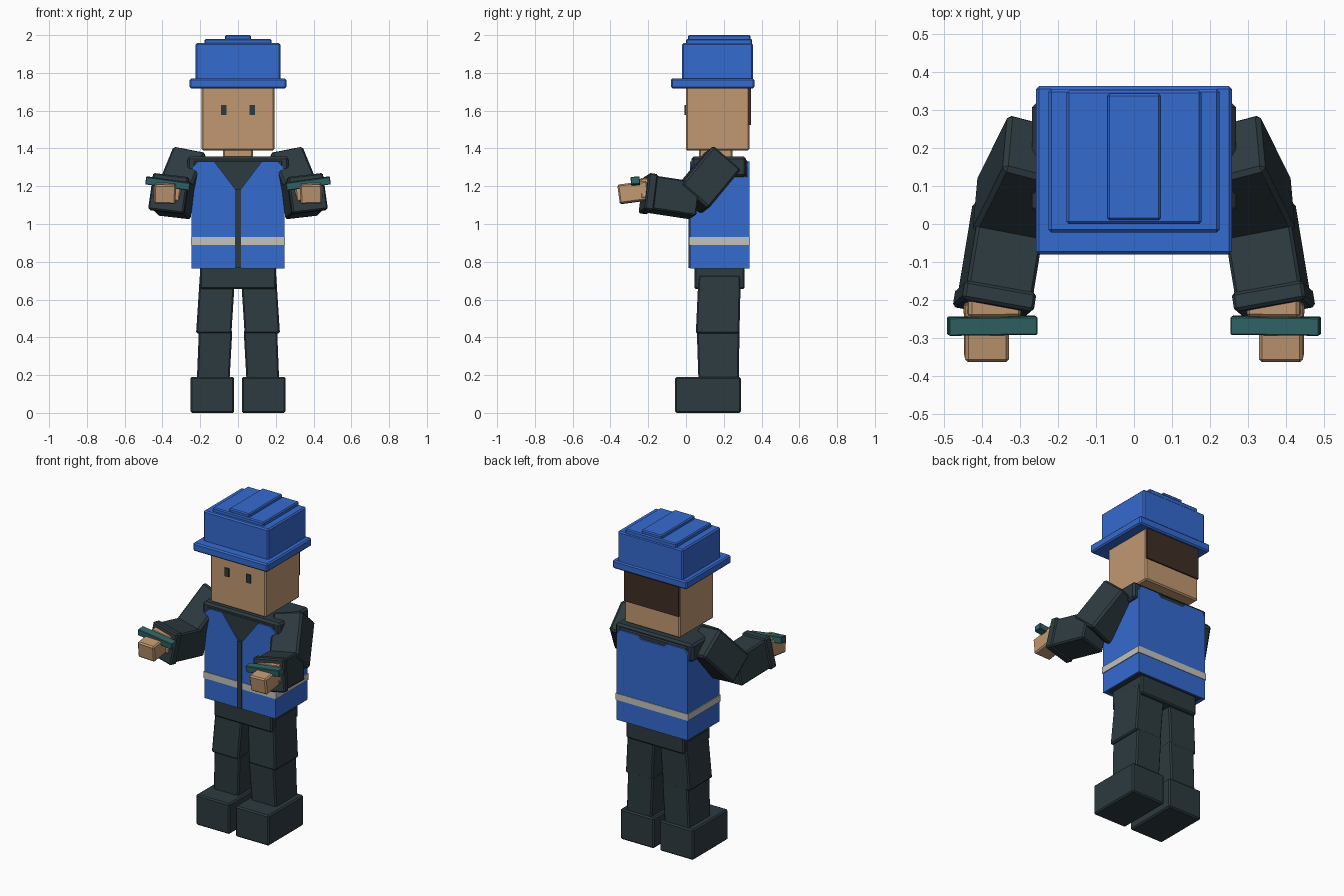
import bpy, bmesh, math
from mathutils import Vector, Matrix

if "Cube" in bpy.data.objects:
    bpy.data.objects.remove(bpy.data.objects["Cube"])


def material(name, r, g, b):
    m = bpy.data.materials.new(name)
    m.diffuse_color = (r, g, b, 1)
    m.use_nodes = True
    m.node_tree.nodes["Principled BSDF"].inputs["Base Color"].default_value = m.diffuse_color
    return m


BLUE = material("blue", 0.036, 0.145, 0.63)
DARK = material("dark_cloth", 0.026, 0.043, 0.051)
SKIN = material("skin", 0.53, 0.315, 0.165)
TEAL = material("teal", 0.031, 0.13, 0.135)
GREY = material("pale_grey", 0.54, 0.54, 0.51)
HAIR = material("brown_hair", 0.05, 0.029, 0.018)


def finish(bm, name, mat, bevel):
    """Turn a bmesh into an object with a small chamfer."""
    bmesh.ops.recalc_face_normals(bm, faces=bm.faces)
    me = bpy.data.meshes.new(name)
    bm.to_mesh(me)
    bm.free()
    me.materials.append(mat)
    ob = bpy.data.objects.new(name, me)
    bpy.context.collection.objects.link(ob)
    if bevel:
        mod = ob.modifiers.new("chamfer", 'BEVEL')
        mod.width, mod.segments = bevel, 1
    return ob


def block(name, mat, x, y, z, top=None, bevel=0.008):
    """Box from ranges; top = (x range, y range) makes it slanted."""
    bm = bmesh.new()
    bmesh.ops.create_cube(bm, size=1)
    tx, ty = top or (x, y)
    for v in bm.verts:
        up = v.co.z > 0
        xr, yr = (tx, ty) if up else (x, y)
        v.co = (xr[v.co.x > 0], yr[v.co.y > 0], z[up])
    return finish(bm, name, mat, bevel)


def limb(name, mat, a, b, w, h, roll=0.0, bevel=0.008):
    """Box running from a to b with width w, height h and a roll angle."""
    a, b = Vector(a), Vector(b)
    d = (b - a).normalized()
    side = Vector((math.cos(roll), 0, math.sin(roll)))
    side = (side - d * side.dot(d)).normalized()
    up = side.cross(d)
    m = Matrix((side, d, up)).transposed().to_4x4()
    m.translation = (a + b) / 2
    bm = bmesh.new()
    bmesh.ops.create_cube(bm, size=1)
    bm.transform(m @ Matrix.Diagonal((w, (b - a).length, h, 1)))
    return finish(bm, name, mat, bevel)


def panel(name, mat, pts, y0, y1):
    """Outline in x and z, extruded along y."""
    bm = bmesh.new()
    f = bm.faces.new([bm.verts.new((x, y0, z)) for x, z in pts])
    r = bmesh.ops.extrude_face_region(bm, geom=[f])
    for v in r["geom"]:
        if isinstance(v, bmesh.types.BMVert):
            v.co.y = y1
    return finish(bm, name, mat, 0)


def sx(s, a, b):
    """x range mirrored by side s."""
    return tuple(sorted((s * a, s * b)))


# Hard hat
block("hat_brim", BLUE, (-.257, .257), (-.08, .362), (1.718, 1.77))
block("hat_crown", BLUE, (-.225, .225), (-.022, .355), (1.76, 1.957))
block("hat_wide_ridge", BLUE, (-.177, .177), (0, .35), (1.94, 1.98), bevel=.006)
block("hat_centre_ridge", BLUE, (-.07, .07), (.01, .342), (1.96, 2.0), bevel=.006)

# Head, neck and hair
block("head", SKIN, (-.192, .192), (0, .335), (1.388, 1.74))
block("neck", SKIN, (-.08, .08), (.07, .245), (1.33, 1.40))
block("back_hair", HAIR, (-.188, .188), (.325, .344), (1.525, 1.73), bevel=0)

# Torso and pelvis
block("torso", DARK, (-.238, .238), (.028, .325), (.77, 1.34))
block("shoulder_yoke", DARK, (-.268, .268), (.03, .318), (1.25, 1.357), bevel=.012)
block("pelvis", DARK, (-.2, .2), (.045, .31), (.655, .80))

# Vest
back = [(-.245, .765), (.245, .765), (.245, 1.30), (.225, 1.33), (.1, 1.33),
        (.08, 1.31), (-.08, 1.31), (-.1, 1.33), (-.225, 1.33), (-.245, 1.30)]
panel("vest_back", BLUE, back, .322, .335)
front = [(.015, .765), (.245, .765), (.245, 1.23), (.22, 1.262), (.245, 1.297),
         (.212, 1.33), (.125, 1.33), (.015, 1.185)]
for s in (1, -1):
    tag = "left" if s > 0 else "right"
    panel("vest_front_" + tag, BLUE, [(s * x, z) for x, z in front], .02, .034)
    block("vest_side_" + tag, BLUE, sx(s, .232, .245), (.022, .333), (.765, 1.25), bevel=0)
block("reflective_band", GREY, (-.25, .25), (.016, .338), (.89, .931), bevel=0)
block("vest_zip", DARK, (-.015, .015), (.013, .035), (.768, 1.185), bevel=0)

for s in (1, -1):
    tag = "left" if s > 0 else "right"
    block("eye_" + tag, DARK, sx(s, .06, .09), (-.007, .01), (1.578, 1.63), bevel=0)

    # Legs and boots
    block("thigh_" + tag, DARK, sx(s, .035, .222), (.052, .283), (.42, .73),
          (sx(s, .015, .202), (.066, .29)))
    block("shin_" + tag, DARK, sx(s, .045, .218), (.066, .28), (.17, .44),
          (sx(s, .03, .207), (.057, .283)))
    block("boot_" + tag, DARK, sx(s, .02, .252), (-.057, .29), (0, .19))

    # Bent arms with cuffs
    r = s * math.radians(8)
    limb("upper_arm_" + tag, DARK, (s * .25, .198, 1.337), (s * .335, .026, 1.13),
         .18, .195, s * math.radians(-6), bevel=.012)
    limb("forearm_" + tag, DARK, (s * .325, .05, 1.122), (s * .366, -.2, 1.16),
         .178, .18, r)
    limb("cuff_" + tag, DARK, (s * .362, -.175, 1.157), (s * .37, -.224, 1.164),
         .192, .196, r)

    # Hands gripping a bar
    limb("wrist_" + tag, SKIN, (s * .372, -.19, 1.182), (s * .372, -.243, 1.18),
         .14, .11, r)
    limb("hand_" + tag, SKIN, (s * .387, -.2, 1.177), (s * .387, -.357, 1.156),
         .115, .102, s * .03)
    limb("hand_bar_" + tag, TEAL, (s * .372, -.243, 1.217), (s * .372, -.291, 1.213),
         .235, .04, r, bevel=.003)
